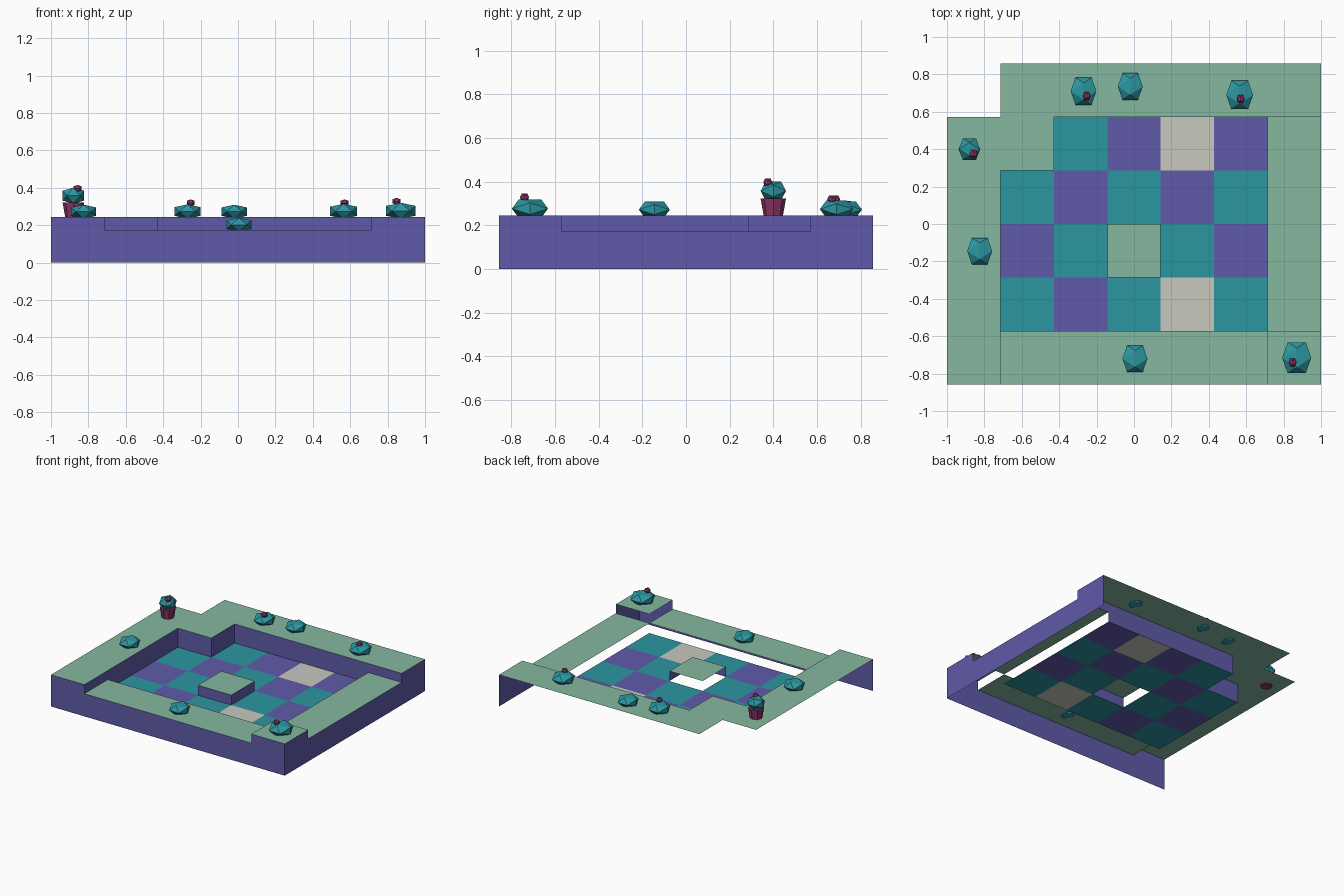
import bpy
import bmesh
from mathutils import Vector

cube = bpy.data.objects.get("Cube")
if cube:
    bpy.data.objects.remove(cube, do_unlink=True)


def make_material(name, rgb):
    mat = bpy.data.materials.new(name)
    mat.use_nodes = True
    mat.diffuse_color = (*rgb, 1)
    bsdf = next(n for n in mat.node_tree.nodes if n.type == "BSDF_PRINCIPLED")
    bsdf.inputs["Base Color"].default_value = (*rgb, 1)
    return mat


GREEN = make_material("pale green", (0.235, 0.479, 0.352))
TEAL = make_material("teal", (0.024, 0.305, 0.355))
PURPLE = make_material("purple", (0.117, 0.104, 0.402))
STONE = make_material("pale stone", (0.578, 0.578, 0.527))
PINK = make_material("dark magenta", (0.263, 0.038, 0.14))


def finish(name, bm, *mats):
    mesh = bpy.data.meshes.new(name)
    bm.to_mesh(mesh)
    bm.free()
    for m in mats:
        mesh.materials.append(m)
    obj = bpy.data.objects.new(name, mesh)
    bpy.context.collection.objects.link(obj)
    return obj


def quad(bm, *points):
    return bm.faces.new([bm.verts.new(p) for p in points])


# Height plan, front row first: H high bank, L low bank, f floor, blank empty
PLAN = ["HLLLLLH",
        "HfffffL",
        "HffLffL",
        "HfffffL",
        "HHffffL",
        " HHHHHH"]
LEVEL = {"H": 0.245, "L": 0.175, "f": 0.098, " ": 0.0}
CELL = 2 / 7
PLATES = [(4, 1), (4, 4)]


def level(i, j):
    if 0 <= j < len(PLAN) and 0 <= i < len(PLAN[j]):
        return LEVEL[PLAN[j][i]]
    return 0.0


banks, walls, floor = bmesh.new(), bmesh.new(), bmesh.new()
for j, row in enumerate(PLAN):
    for i, kind in enumerate(row):
        if kind == " ":
            continue
        x0, y0 = i * CELL - 1, (j - 3) * CELL
        x1, y1, z = x0 + CELL, y0 + CELL, level(i, j)

        # Flat top of the cell
        target = floor if kind == "f" else banks
        top = quad(target, (x0, y0, z), (x1, y0, z), (x1, y1, z), (x0, y1, z))
        if kind == "f":
            top.material_index = (i + j) % 2
            if (i, j) in PLATES:
                bmesh.ops.inset_region(floor, faces=[top], thickness=0.038)
                top.material_index = 2

        # Walls drop towards the front and towards +x only
        low = level(i, j - 1)
        if low < z:
            quad(walls, (x0, y0, low), (x1, y0, low), (x1, y0, z), (x0, y0, z))
        low = level(i + 1, j)
        if low < z:
            quad(walls, (x1, y0, low), (x1, y1, low), (x1, y1, z), (x1, y0, z))

for bm in (banks, walls, floor):
    bmesh.ops.remove_doubles(bm, verts=bm.verts, dist=0.0001)
finish("bank_tops", banks, GREEN)
finish("bank_walls", walls, PURPLE)
finish("checker_floor", floor, TEAL, PURPLE, STONE)


# Twenty-sided gem standing on one of its edges
def gem(name, centre, size, mat):
    phi = (1 + 5 ** 0.5) / 2
    bm = bmesh.new()
    for a in (-1, 1):
        for b in (-phi, phi):
            for p in ((0, a, b), (a, b, 0), (b, 0, a)):
                bm.verts.new([c / phi * s for c, s in zip(p, size)])
    bmesh.ops.convex_hull(bm, input=bm.verts)
    obj = finish(name, bm, mat)
    obj.location = Vector(centre)
    return obj


# Low bushes: x, y, ground height, radius
HIGH, LOW = LEVEL["H"], LEVEL["L"]
BUSHES = [(-0.27, 0.71, HIGH, 0.069), (-0.02, 0.735, HIGH, 0.067),
          (0.565, 0.69, HIGH, 0.072), (-0.825, -0.145, HIGH, 0.067),
          (0.005, -0.72, LOW, 0.067), (0.87, -0.715, HIGH, 0.078)]
for n, (x, y, ground, r) in enumerate(BUSHES, 1):
    gem(f"bush_{n}", (x, y, ground + 0.41 * r), (r, r * 1.06, r * 0.55), TEAL)

# Potted plant
gem("potted_bush", (-0.88, 0.4, 0.358), (0.057, 0.058, 0.043), TEAL)
bpy.ops.mesh.primitive_cone_add(vertices=8, radius1=0.043, radius2=0.058,
                                depth=0.085, location=(-0.88, 0.4, 0.28))
pot = bpy.context.object
pot.name = "plant_pot"
pot.data.materials.append(PINK)

# Berries resting on some of the bushes
BERRIES = [(-0.253, 0.685, 0.32), (0.57, 0.668, 0.32),
           (-0.858, 0.375, 0.397), (0.848, -0.74, 0.328)]
for n, centre in enumerate(BERRIES, 1):
    gem(f"berry_{n}", centre, (0.021, 0.021, 0.018), PINK)
